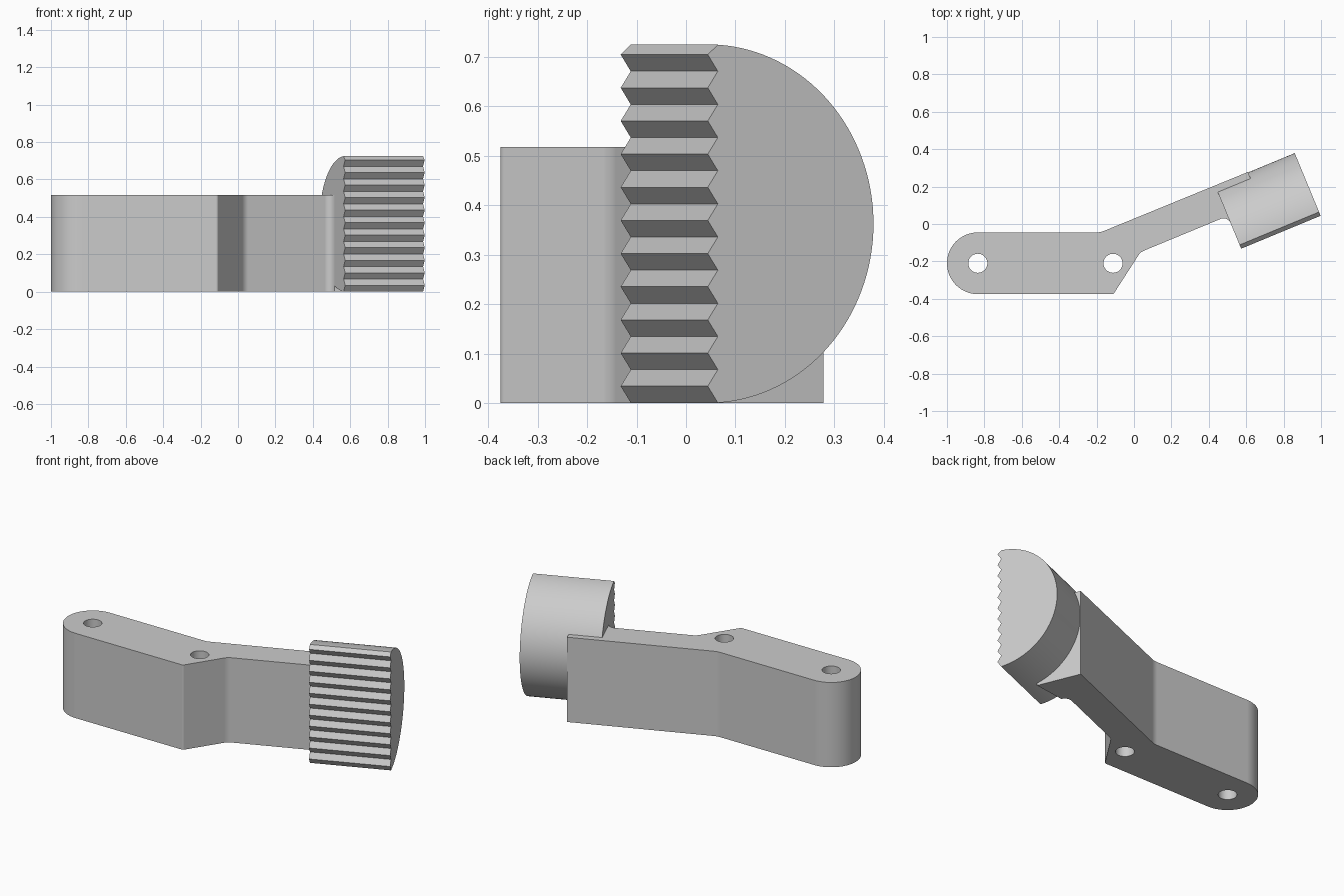
import bpy, bmesh, math
from mathutils import Vector, Matrix

if "Cube" in bpy.data.objects:
    bpy.data.objects.remove(bpy.data.objects["Cube"])

grey = bpy.data.materials.new("light_grey")
grey.use_nodes = True
colour = (0.6, 0.6, 0.6, 1)
grey.diffuse_color = colour
grey.node_tree.nodes["Principled BSDF"].inputs["Base Color"].default_value = colour

ARM_HEIGHT = 0.518
RADIUS = 0.3625
HEAD_LENGTH = 0.46
ANGLE = math.radians(22.5)
ORIGIN = Vector((0.573, -0.132))
U = Vector((math.cos(ANGLE), math.sin(ANGLE)))
V = Vector((-U.y, U.x))


def head_point(u, v):
    """Plan position from distance along the head and distance behind its face."""
    return ORIGIN + U * u + V * v


def arc(centre, radius, start, end, steps):
    return [Vector(centre) + radius * Vector((math.cos(a), math.sin(a)))
            for a in (math.radians(start + (end - start) * i / steps) for i in range(steps + 1))]


def soft_corner(before, corner, after, size=0.02, steps=4):
    """Round a plan corner with a short quadratic curve."""
    c = Vector(corner)
    p = c + (Vector(before) - c).normalized() * size
    q = c + (Vector(after) - c).normalized() * size
    return [p * (1 - t) ** 2 + c * 2 * t * (1 - t) + q * t * t
            for t in (i / steps for i in range(steps + 1))]


def extrude_profile(name, points, direction):
    bm = bmesh.new()
    face = bm.faces.new([bm.verts.new(p) for p in points])
    new = bmesh.ops.extrude_face_region(bm, geom=[face])["geom"]
    bmesh.ops.translate(bm, verts=[g for g in new if isinstance(g, bmesh.types.BMVert)],
                        vec=direction)
    bmesh.ops.recalc_face_normals(bm, faces=bm.faces)
    mesh = bpy.data.meshes.new(name)
    bm.to_mesh(mesh)
    bm.free()
    mesh.materials.append(grey)
    obj = bpy.data.objects.new(name, mesh)
    bpy.context.collection.objects.link(obj)
    return obj


def make_active(obj):
    bpy.ops.object.select_all(action="DESELECT")
    obj.select_set(True)
    bpy.context.view_layer.objects.active = obj


# Bent arm: rounded end, angled neck, small fillet into the head
front_foot, neck_front, neck_back = (-0.11, -0.375), (0.035, -0.15), (-0.18, -0.045)
eye = (-0.835, -0.21)
fillet = [head_point(p.x, p.y) for p in arc((-0.04, 0.149), 0.04, 90, 0, 8)]
back_end = head_point(0.19, 0.365)
outline = arc(eye, 0.165, 90, 270, 32)
outline += soft_corner((-0.8, -0.375), front_foot, neck_front, 0.008)
outline += soft_corner(front_foot, neck_front, fillet[0])
outline += fillet
outline += [head_point(0.19, 0.1), back_end]
outline += soft_corner(back_end, neck_back, (-0.8, -0.045))
arm = extrude_profile("bent_arm", [p.to_3d() for p in outline], Vector((0, 0, ARM_HEIGHT)))

# Two through holes in the arm
for x in (eye[0], -0.112):
    cutter = extrude_profile("hole_cutter",
                             [(p.x, p.y, -0.1) for p in arc((x, eye[1]), 0.051, 0, 360, 32)[:-1]],
                             Vector((0, 0, 1)))
    cutter.hide_render = True
    mod = arm.modifiers.new("hole", "BOOLEAN")
    mod.operation = "DIFFERENCE"
    mod.solver = "EXACT"
    mod.object = cutter
    make_active(arm)
    bpy.ops.object.modifier_apply(modifier=mod.name)
    bpy.data.objects.remove(cutter)

# Half-round head with a serrated flat face
TEETH, DEPTH = 11, 0.022
low = RADIUS - math.sqrt(RADIUS ** 2 - DEPTH ** 2)
pitch = (2 * RADIUS - 2 * low) / (TEETH - 0.2)
profile = []
for i in range(TEETH):
    valley = low + i * pitch
    profile += [(DEPTH, valley), (0, valley + pitch / 2)]
rim = math.degrees(math.asin(DEPTH / RADIUS))
profile += [tuple(p) for p in arc((0, RADIUS), RADIUS, 90 - rim, rim - 90, 64)[:-1]]
head = extrude_profile("serrated_head",
                       [(*head_point(0, d), z) for d, z in profile],
                       (U * HEAD_LENGTH).to_3d())

for obj in (arm, head):
    make_active(obj)
    bpy.ops.object.shade_smooth_by_angle(angle=math.radians(25))
    mod = obj.modifiers.new("flat_face_normals", "WEIGHTED_NORMAL")
    mod.keep_sharp = True
